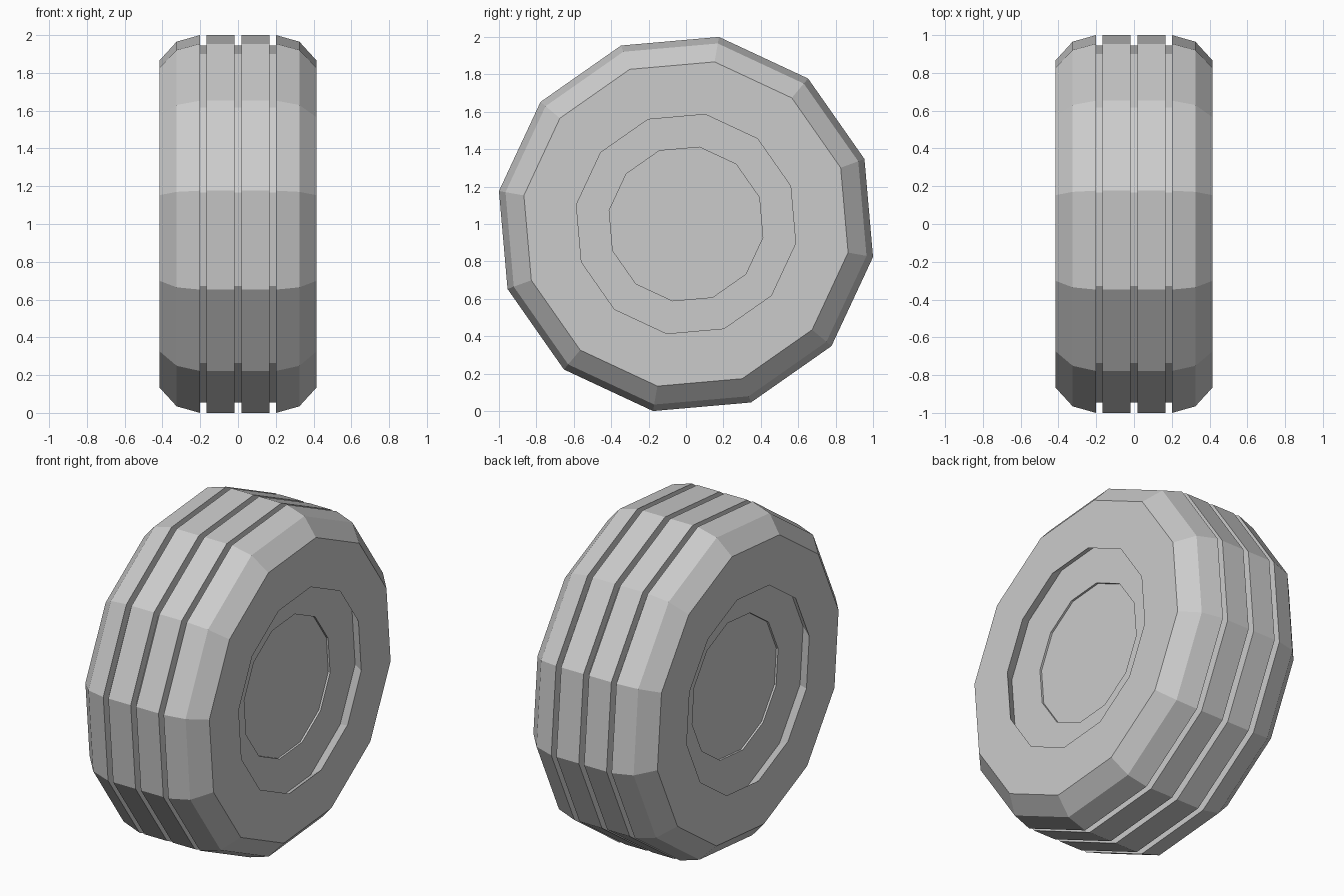
import bpy
import bmesh
import math

cube = bpy.data.objects.get("Cube")
if cube:
    bpy.data.objects.remove(cube, do_unlink=True)

SIDES = 12
TURN = math.radians(20)                 # rotation of the polygon about the axle
OUTER = 1 / math.cos(math.radians(10))  # corner radius giving a 2 unit span

grey = bpy.data.materials.new("plain grey")
grey.use_nodes = True
colour = (0.6, 0.6, 0.6, 1)
grey.diffuse_color = colour
grey.node_tree.nodes["Principled BSDF"].inputs["Base Color"].default_value = colour


def lathe(name, profile, cap_start=False, cap_end=False):
    """Spin (x, radius) points, listed from -x to +x outside, about the axle."""
    bm = bmesh.new()
    rings = []
    for x, r in profile:
        angles = [TURN + k * math.tau / SIDES for k in range(SIDES)]
        rings.append([bm.verts.new((x, r * math.cos(a), 1 + r * math.sin(a)))
                      for a in angles])
    for a, b in zip(rings, rings[1:]):
        for k in range(SIDES):
            n = (k + 1) % SIDES
            bm.faces.new((a[k], a[n], b[n], b[k]))
    if cap_start:
        bm.faces.new(rings[0][::-1])
    if cap_end:
        bm.faces.new(rings[-1])
    mesh = bpy.data.meshes.new(name)
    bm.to_mesh(mesh)
    bm.free()
    mesh.materials.append(grey)
    obj = bpy.data.objects.new(name, mesh)
    bpy.context.collection.objects.link(obj)
    return obj


def mirrored(points):
    return [(-x, r) for x, r in reversed(points)]


# Tyre: half profile from the middle groove out to the undercut hub recess
GROOVE = 0.959
RECESS = 0.329
RECESS_RADIUS = 0.66
half = [(0.018, GROOVE), (0.018, OUTER), (0.168, OUTER), (0.168, GROOVE),
        (0.202, GROOVE), (0.202, OUTER), (0.325, 0.98), (0.415, 0.88),
        (0.415, 0.595), (RECESS, RECESS_RADIUS)]
lathe("tyre", mirrored(half) + half)

# Hubs: recessed ring with a slightly deeper centre disc on each side
hub = [(RECESS, RECESS_RADIUS), (RECESS, 0.417), (RECESS - 0.012, 0.417)]
lathe("left_hub", hub, cap_end=True)
lathe("right_hub", mirrored(hub), cap_start=True)
